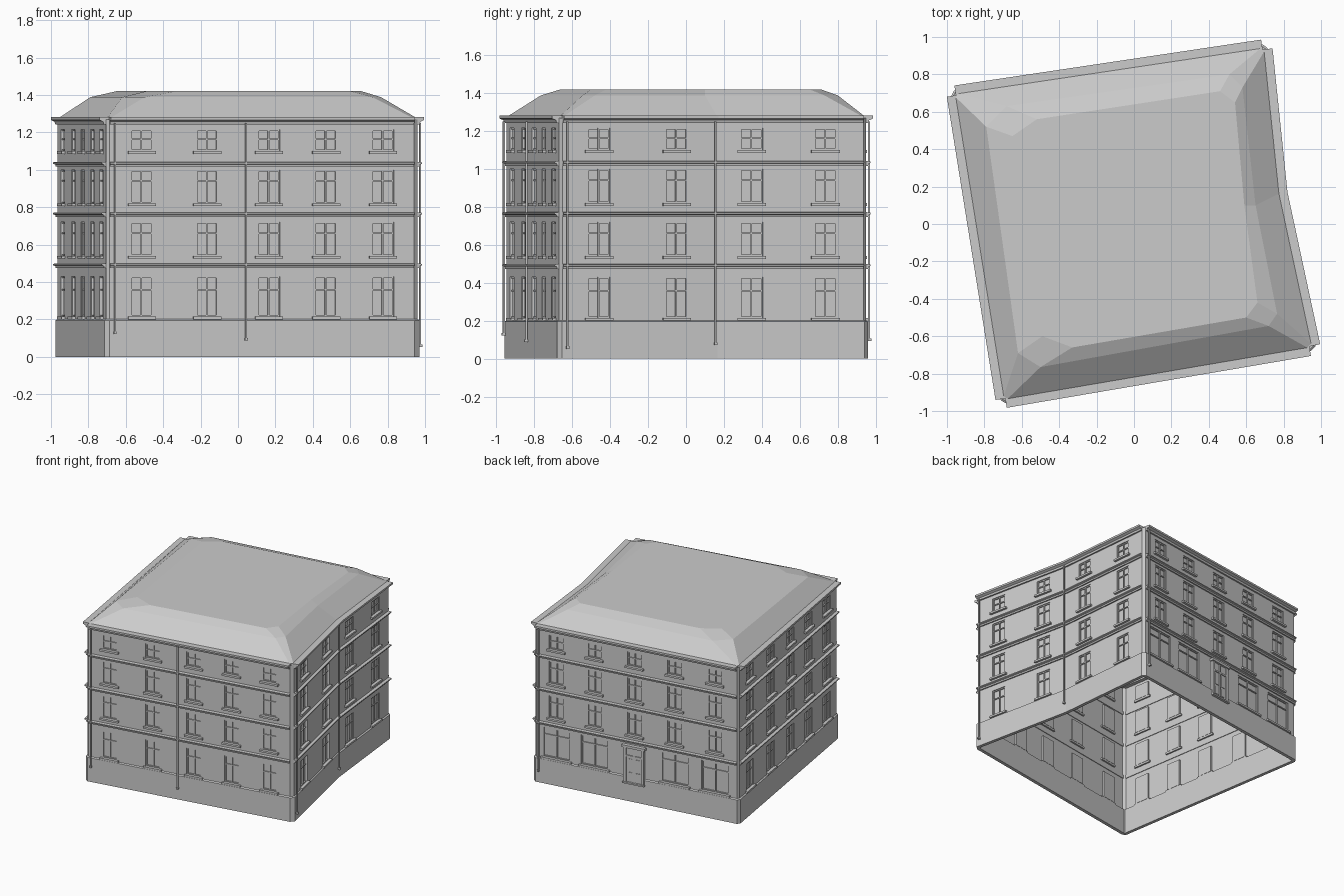
import bpy, bmesh
from mathutils import Vector

if "Cube" in bpy.data.objects:
    bpy.data.objects.remove(bpy.data.objects["Cube"])

# Facade base lines, counter-clockwise in plan (each seen left to right from outside)
FRONT = [(-.686, -.947), (.94, -.67)]
RIGHT = [(.96, -.65), (.785, .165), (.705, .935)]
BACK = [(.685, .95), (-.955, .705)]
LEFT = [(-.965, .686), (-.705, -.935)]
FACADES = [FRONT, RIGHT, BACK, LEFT]
OUTLINE = FRONT + RIGHT + BACK + LEFT
TOP = 1.27
ROWS = [(.215, .43, .67), (.54, .72, .67), (.82, 1.0, .67), (1.1, 1.215, .55)]


def finish(bm, name, recalc=True):
    if recalc:
        bmesh.ops.recalc_face_normals(bm, faces=bm.faces)
    me = bpy.data.meshes.new(name)
    bm.to_mesh(me)
    bm.free()
    ob = bpy.data.objects.new(name, me)
    bpy.context.collection.objects.link(ob)
    return ob


def normal(a, b):
    d = (Vector(b) - Vector(a)).normalized()
    return Vector((d.y, -d.x))


def sweep(bm, path, profile, closed=False):
    """Sweep a closed (offset, z) profile along a plan path with mitred bends."""
    n = len(path)
    rings = []
    for i, p in enumerate(path):
        ns = []
        if i > 0 or closed:
            ns.append(normal(path[i - 1], p))
        if i < n - 1 or closed:
            ns.append(normal(p, path[(i + 1) % n]))
        m = sum(ns, Vector((0, 0))).normalized()
        m = m / m.dot(ns[0])
        rings.append([bm.verts.new((p[0] + m.x * o, p[1] + m.y * o, z)) for o, z in profile])
    k = len(profile)
    for i in range(n if closed else n - 1):
        a, b = rings[i], rings[(i + 1) % n]
        for j in range(k):
            bm.faces.new((a[j], b[j], b[(j + 1) % k], a[(j + 1) % k]))
    if not closed:
        bm.faces.new(rings[0])
        bm.faces.new(rings[-1])


class Wall:
    """Local frame: u along the wall, d outward, z up."""
    def __init__(self, a, b):
        self.o = Vector(a)
        self.t = (Vector(b) - self.o).normalized()
        self.n = normal(a, b)
        self.len = (Vector(b) - self.o).length

    def pt(self, u, d, z):
        p = self.o + self.t * u + self.n * d
        return (p.x, p.y, z)

    def quad(self, bm, *pts):
        bm.faces.new([bm.verts.new(self.pt(*p)) for p in pts])

    def box(self, bm, u0, u1, d0, d1, z0, z1):
        v = [bm.verts.new(self.pt(u, d, z)) for z in (z0, z1)
             for u, d in ((u0, d0), (u1, d0), (u1, d1), (u0, d1))]
        for f in ((0, 1, 2, 3), (4, 5, 6, 7), (0, 1, 5, 4), (1, 2, 6, 5), (2, 3, 7, 6), (3, 0, 4, 7)):
            bm.faces.new([v[i] for i in f])

    def panel(self, bm, holes, depth=.014):
        """Wall surface with recessed openings."""
        us = sorted({0, self.len, *[h[0] for h in holes], *[h[1] for h in holes]})
        zs = sorted({.19, TOP, *[h[2] for h in holes], *[h[3] for h in holes]})
        for u0, u1 in zip(us, us[1:]):
            for z0, z1 in zip(zs, zs[1:]):
                u, z = (u0 + u1) / 2, (z0 + z1) / 2
                if not any(h[0] < u < h[1] and h[2] < z < h[3] for h in holes):
                    self.quad(bm, (u0, 0, z0), (u1, 0, z0), (u1, 0, z1), (u0, 0, z1))
        for u0, u1, z0, z1 in holes:
            c = [(u0, z0), (u1, z0), (u1, z1), (u0, z1)]
            self.quad(bm, *[(u, -depth, z) for u, z in c])
            for (ua, za), (ub, zb) in zip(c, c[1:] + c[:1]):
                self.quad(bm, (ua, 0, za), (ub, 0, zb), (ub, -depth, zb), (ua, -depth, za))


walls, frames, sills, door = (bmesh.new() for _ in range(4))


def frame(w, u0, u1, z0, z1, split, b=.008):
    d0, d1 = -.014, -.005
    um, zm = (u0 + u1) / 2, z0 + (z1 - z0) * split
    for a, c in ((u0, u0 + b), (um - b / 2, um + b / 2), (u1 - b, u1)):
        w.box(frames, a, c, d0, d1, z0, z1)
    for a, c in ((z0, z0 + b), (zm - b / 2, zm + b / 2), (z1 - b, z1)):
        w.box(frames, u0, u1, d0, d1 - .001, a, c)


def facade(a, b, ts, shop=False):
    w = Wall(a, b)
    holes = []
    for r, (z0, z1, split) in enumerate(ROWS):
        for i, t in enumerate(ts):
            u, hw = t * w.len, .06
            if shop and r == 0:
                if i == 2:
                    build_door(w, u)
                    continue
                hw, z0, z1, split = .112, .215, .455, .75
            holes.append((u - hw, u + hw, z0, z1))
            frame(w, *holes[-1], split)
            w.box(sills, u - hw - .015, u + hw + .015, -.012, .018, z0 - .015, z0)
    w.panel(walls, holes)


def build_door(w, u):
    # Door surround, leaf panels, glazed top light and step
    for a, c in ((u - .085, u - .062), (u + .062, u + .085)):
        w.box(door, a, c, -.01, .022, .16, .45)
    w.box(door, u - .095, u + .095, -.01, .03, .44, .46)
    w.box(door, u - .062, u + .062, -.01, .013, .16, .44)
    w.box(door, u - .062, u + .062, .013, .02, .365, .378)
    w.box(door, u - .006, u + .006, .013, .02, .16, .44)
    for s in (-.033, .033):
        w.box(door, u + s - .018, u + s + .018, .013, .017, .18, .24)
        w.box(door, u + s - .018, u + s + .018, .013, .017, .26, .35)
    w.box(door, u - .09, u + .09, 0, .03, .148, .16)


five = (.105, .32, .523, .711, .898)
facade(*FRONT, five)
facade(*RIGHT[:2], (.233, .736))
facade(*RIGHT[1:], (.234, .74))
facade(*BACK, (.10, .29, .49, .69, .89), shop=True)
facade(*LEFT, five)
# Narrow chamfered corners
for f, g in zip(FACADES, FACADES[1:] + FACADES[:1]):
    Wall(f[-1], g[0]).panel(walls, [])
finish(walls, "walls", recalc=False)
finish(frames, "window_frames")
finish(sills, "window_sills")
finish(door, "entrance_door")

# Plinth ring
bm = bmesh.new()
sweep(bm, OUTLINE, [(.01, 0), (.01, .195), (0, .202), (-.016, .202), (-.016, 0)], closed=True)
finish(bm, "plinth")

# String courses and main cornice, separate on each facade
bm = bmesh.new()
for path in FACADES:
    for z in (.488, .761, 1.031):
        sweep(bm, path, [(-.005, z - .014), (.01, z - .014), (.012, z - .003),
                         (.024, z + .001), (.024, z + .009), (-.005, z + .012)])
finish(bm, "string_courses")
bm = bmesh.new()
for path in FACADES:
    sweep(bm, path, [(-.03, 1.243), (.012, 1.243), (.016, 1.257),
                     (.036, 1.266), (.036, 1.281), (-.03, 1.281)])
finish(bm, "cornice")

# Downspouts with a short outlet at the foot
bm = bmesh.new()
for path, u, z0 in ((FRONT, .026, .13), (FRONT, .737, .095), (RIGHT, .022, .06),
                    (RIGHT, .82, .08), (BACK, .025, .1)):
    w = Wall(*path[:2])
    c = [(-.005, .013), (.005, .013), (.005, .023), (-.005, .023)]
    lo = [bm.verts.new(w.pt(u + a, d, z0)) for a, d in c]
    hi = [bm.verts.new(w.pt(u + a, d, 1.25)) for a, d in c]
    bm.faces.new(lo)
    bm.faces.new(hi)
    for i in range(4):
        bm.faces.new((lo[i], lo[i - 1], hi[i - 1], hi[i]))
    w.box(bm, u - .007, u + .007, .01, .03, z0 - .008, z0 + .006)
finish(bm, "downspouts")

# Hipped roof: eaves, break line and flat top
MID = [(-.5, -.765), (.72, -.545), (.765, -.48), (.65, .1), (.58, .73),
       (.51, .80), (-.68, .63), (-.79, .52), (-.62, -.69)]
CAP = [(-.33, -.66), (.6, -.5), (.66, -.42), (.59, .1), (.54, .65),
       (.46, .71), (-.52, .56), (-.65, .47), (-.49, -.6)]
bm = bmesh.new()
rings = [[bm.verts.new((x * s, y * s, z)) for x, y in pts]
         for pts, s, z in ((OUTLINE, .99, 1.279), (MID, 1, 1.388), (CAP, 1, 1.42))]
for a, b in zip(rings, rings[1:]):
    for i in range(9):
        j = (i + 1) % 9
        bm.faces.new((a[i], a[j], b[j], b[i]))
bm.faces.new(rings[-1])
finish(bm, "roof", recalc=False)
